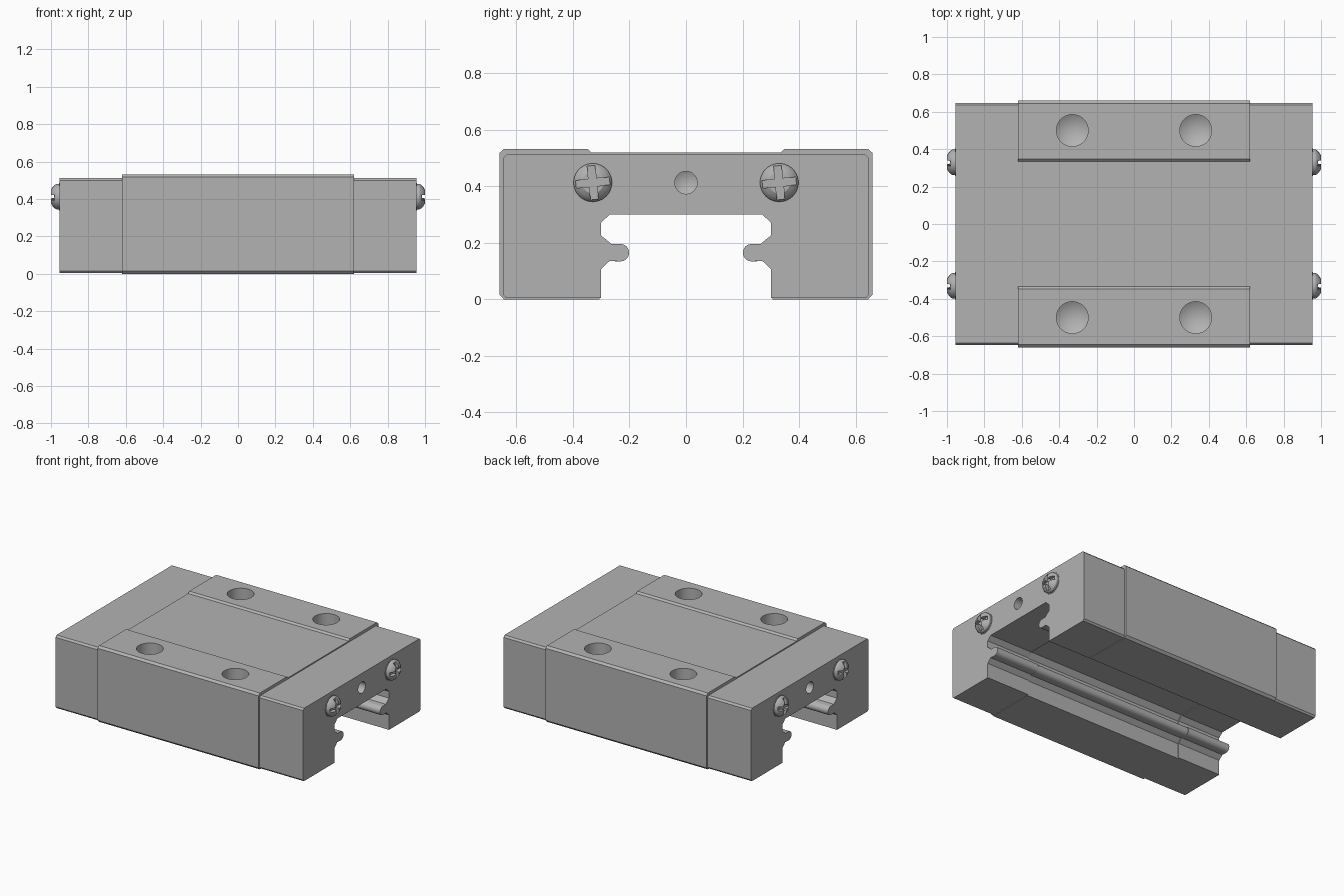
import bpy, bmesh, math
from mathutils import Matrix, Vector

if "Cube" in bpy.data.objects:
    bpy.data.objects.remove(bpy.data.objects["Cube"])

steel = bpy.data.materials.new("grey steel")
steel.use_nodes = True
GREY = (0.45, 0.45, 0.45, 1)
steel.diffuse_color = GREY
steel.node_tree.nodes["Principled BSDF"].inputs["Base Color"].default_value = GREY


def finish(name, bm):
    bmesh.ops.recalc_face_normals(bm, faces=bm.faces)
    mesh = bpy.data.meshes.new(name)
    bm.to_mesh(mesh)
    bm.free()
    mesh.materials.append(steel)
    obj = bpy.data.objects.new(name, mesh)
    bpy.context.collection.objects.link(obj)
    return obj


def select(obj):
    bpy.ops.object.select_all(action='DESELECT')
    obj.select_set(True)
    bpy.context.view_layer.objects.active = obj


def smooth(obj):
    select(obj)
    bpy.ops.object.shade_smooth_by_angle(angle=math.radians(30))


def extrude_profile(name, half, x0, x1):
    """Mirror a half profile of (y, z) points and extrude it along x."""
    loop = half + [(-y, z) for y, z in reversed(half)]
    bm = bmesh.new()
    face = bm.faces.new([bm.verts.new((x0, y, z)) for y, z in loop])
    ext = bmesh.ops.extrude_face_region(bm, geom=[face])
    moved = [v for v in ext["geom"] if isinstance(v, bmesh.types.BMVert)]
    bmesh.ops.translate(bm, verts=moved, vec=(x1 - x0, 0, 0))
    return finish(name, bm)


def lathe(name, profile, origin, axis, steps=40):
    """Spin (radius, height) points about an axis; ends lie on the axis."""
    bm = bmesh.new()
    verts = [bm.verts.new((r, 0, h)) for r, h in profile]
    edges = [bm.edges.new(pair) for pair in zip(verts, verts[1:])]
    bmesh.ops.spin(bm, geom=verts + edges, cent=(0, 0, 0), axis=(0, 0, 1),
                   angle=math.tau, steps=steps)
    bmesh.ops.remove_doubles(bm, verts=bm.verts, dist=0.0001)
    turn = Vector((0, 0, 1)).rotation_difference(Vector(axis)).to_matrix().to_4x4()
    bm.transform(Matrix.Translation(origin) @ turn)
    return finish(name, bm)


def box(name, size, origin, tilt):
    bm = bmesh.new()
    bmesh.ops.create_cube(bm, size=1)
    bm.transform(Matrix.Translation(origin) @ Matrix.Rotation(tilt, 4, 'X')
                 @ Matrix.Diagonal((*size, 1)))
    return finish(name, bm)


def cut(obj, cutter):
    cutter.hide_render = True
    mod = obj.modifiers.new("cut", 'BOOLEAN')
    mod.operation = 'DIFFERENCE'
    mod.solver = 'EXACT'
    mod.object = cutter
    select(obj)
    bpy.ops.object.modifier_apply(modifier=mod.name)
    bpy.data.objects.remove(cutter)


def channel(grow):
    """Rail channel from the floor up to the ceiling, with a rounded ball track lip."""
    lip = []
    for i in range(9):
        a = math.radians(-90 - 180 * i / 8)
        lip.append((0.232 + grow + 0.031 * math.cos(a), 0.165 + 0.031 * math.sin(a)))
    wall = 0.3 + grow
    return ([(wall, 0), (wall, 0.108), (wall - 0.03, 0.136)] + lip +
            [(wall - 0.035, 0.196), (wall - 0.022, 0.208), (wall, 0.225),
             (wall, 0.272), (wall - 0.03, 0.3 + grow)])


# Main carriage block with raised mounting pads
block_half = [(0.335, 0.52), (0.348, 0.532), (0.645, 0.532), (0.66, 0.518),
              (0.66, 0.016), (0.645, 0)] + channel(0.006)
block = extrude_profile("carriage_block", block_half, -0.62, 0.62)
for x in (-0.33, 0.33):
    for y in (-0.5, 0.5):
        cut(block, lathe("hole_cutter", [(0, -0.25), (0.085, -0.2), (0.085, 0.1), (0, 0.1)],
                         (x, y, 0.532), (0, 0, 1)))
smooth(block)

# End caps, each with a lubrication port and two cross-head screws
cap_half = [(0.635, 0.512), (0.647, 0.5), (0.647, 0.016), (0.637, 0.004)]
cap_half += [(y, max(z, 0.004)) for y, z in channel(0)]
for side, s in (("left", 1), ("right", -1)):
    cap = extrude_profile(side + "_end_cap", cap_half, s * 0.62, s * 0.955)
    cut(cap, lathe("port_cutter", [(0, -0.14), (0.04, -0.12), (0.04, 0.05), (0, 0.05)],
                   (s * 0.955, 0, 0.413), (s, 0, 0), 32))
    smooth(cap)
    for place, y in (("front", -0.33), ("back", 0.33)):
        head = [(0, -0.01), (0.073, -0.01), (0.073, 0.003), (0.068, 0.003), (0.068, 0.016),
                (0.062, 0.026), (0.052, 0.036), (0.038, 0.045), (0, 0.045)]
        screw = lathe(f"{side}_{place}_screw", head, (s * 0.955, y, 0.413), (s, 0, 0))
        for quarter in (0, 1):
            tilt = math.radians(6 + 90 * quarter)
            cut(screw, box("slot_cutter", (0.06, 0.12, 0.027 + 0.0005 * quarter),
                           (s * 1.005, y, 0.413), tilt))
        smooth(screw)
